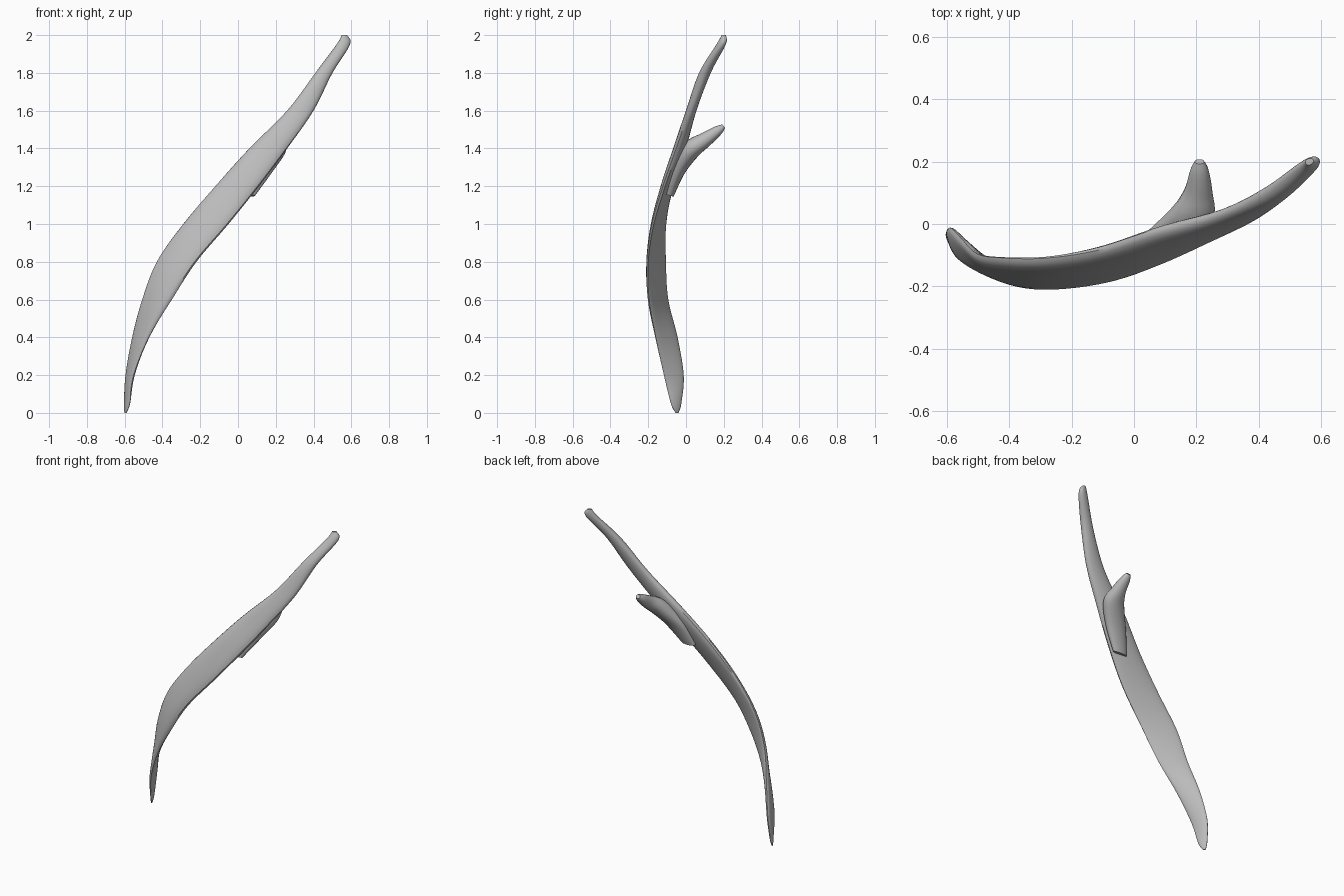
import bpy, bmesh, math
from mathutils import Vector

cube = bpy.data.objects.get("Cube")
if cube:
    bpy.data.objects.remove(cube)

# one grey material
grey = bpy.data.materials.new("bone grey")
grey.use_nodes = True
colour = (0.5, 0.5, 0.5, 1)
grey.diffuse_color = colour
grey.node_tree.nodes["Principled BSDF"].inputs["Base Color"].default_value = colour

SIDES = 20


def smooth_rows(rows, steps):
    """Catmull-Rom interpolation between the stations."""
    result = []
    for i in range(len(rows) - 1):
        before, after = rows[max(i - 1, 0)], rows[min(i + 2, len(rows) - 1)]
        for s in range(steps):
            t = s / steps
            result.append([
                b + t * ((c - a) + t * ((2 * a - 5 * b + 4 * c - d) + t * (3 * b - a - 3 * c + d))) / 2
                for a, b, c, d in zip(before, rows[i], rows[i + 1], after)])
    return result + [list(rows[-1])]


def loft(name, rings):
    """Skin closed rings of points and cap both ends."""
    bm = bmesh.new()
    loops = [[bm.verts.new(p) for p in ring] for ring in rings]
    for low, high in zip(loops, loops[1:]):
        for i in range(SIDES):
            j = (i + 1) % SIDES
            bm.faces.new((low[i], low[j], high[j], high[i]))
    bm.faces.new(loops[0])
    bm.faces.new(loops[-1])
    bmesh.ops.recalc_face_normals(bm, faces=bm.faces)
    mesh = bpy.data.meshes.new(name)
    bm.to_mesh(mesh)
    bm.free()
    mesh.materials.append(grey)
    obj = bpy.data.objects.new(name, mesh)
    bpy.context.collection.objects.link(obj)
    return obj


def section(centre, across, bulge_front, bulge_back):
    """Lens-like ring with separate front and back bulges."""
    ring = []
    for i in range(SIDES):
        a = math.tau * i / SIDES
        c, s = math.cos(a), math.sin(a)
        bulge = bulge_front if s > 0 else bulge_back
        ring.append(centre + across * c + bulge * math.copysign(abs(s) ** 0.85, s))
    return ring


# twisted blade: z, edge x, edge y, other edge x, other edge y, front and back bulge
blade = [
    (0, -.6, -.04, -.592, -.055, .004, .004),
    (.05, -.6, -.025, -.575, -.08, .011, .011),
    (.2, -.588, -.012, -.553, -.117, .018, .016),
    (.4, -.555, -.045, -.472, -.16, .025, .016),
    (.6, -.505, -.095, -.35, -.195, .03, .012),
    (.8, -.43, -.108, -.22, -.2, .032, .012),
    (1, -.29, -.11, -.05, -.17, .035, .018),
    (1.2, -.12, -.085, .11, -.11, .035, .03),
    (1.4, .06, -.03, .26, -.04, .033, .035),
    (1.6, .26, .025, .4, .03, .028, .028),
    (1.8, .41, .09, .5, .11, .03, .03),
    (1.95, .522, .175, .592, .2, .025, .02),
    (2, .55, .195, .575, .205, .01, .01),
]
rings = []
for z, ax, ay, bx, by, front, back in smooth_rows(blade, 5):
    half = Vector((bx - ax, by - ay, 0)) / 2
    normal = Vector((half.y, -half.x, 0)).normalized()
    rings.append(section(Vector(((ax + bx) / 2, (ay + by) / 2, z)), half, normal * front, normal * back))
shaft = loft("curved_shaft", rings)

# rear prong: x, y, z, half width, half thickness
prong_rows = smooth_rows([
    (.04, -.085, 1.15, .05, .02),
    (.11, -.04, 1.28, .075, .035),
    (.18, .025, 1.39, .075, .05),
    (.205, .1, 1.445, .047, .04),
    (.21, .17, 1.495, .03, .026),
    (.21, .2, 1.518, .015, .012),
], 4)
rings = []
for i, (x, y, z, wide, thick) in enumerate(prong_rows):
    prev, nxt = prong_rows[max(i - 1, 0)], prong_rows[min(i + 1, len(prong_rows) - 1)]
    up = Vector((0, prev[2] - nxt[2], nxt[1] - prev[1])).normalized() * thick
    rings.append(section(Vector((x, y, z)), Vector((wide, 0, 0)), up, up))
prong = loft("rear_prong", rings)

# merge the prong into the shaft
union = shaft.modifiers.new("merge prong", 'BOOLEAN')
union.operation = 'UNION'
union.solver = 'EXACT'
union.object = prong
bpy.ops.object.select_all(action='DESELECT')
shaft.select_set(True)
bpy.context.view_layer.objects.active = shaft
bpy.ops.object.modifier_apply(modifier=union.name)
bpy.data.objects.remove(prong)
bpy.ops.object.shade_smooth_by_angle(angle=math.radians(40))
